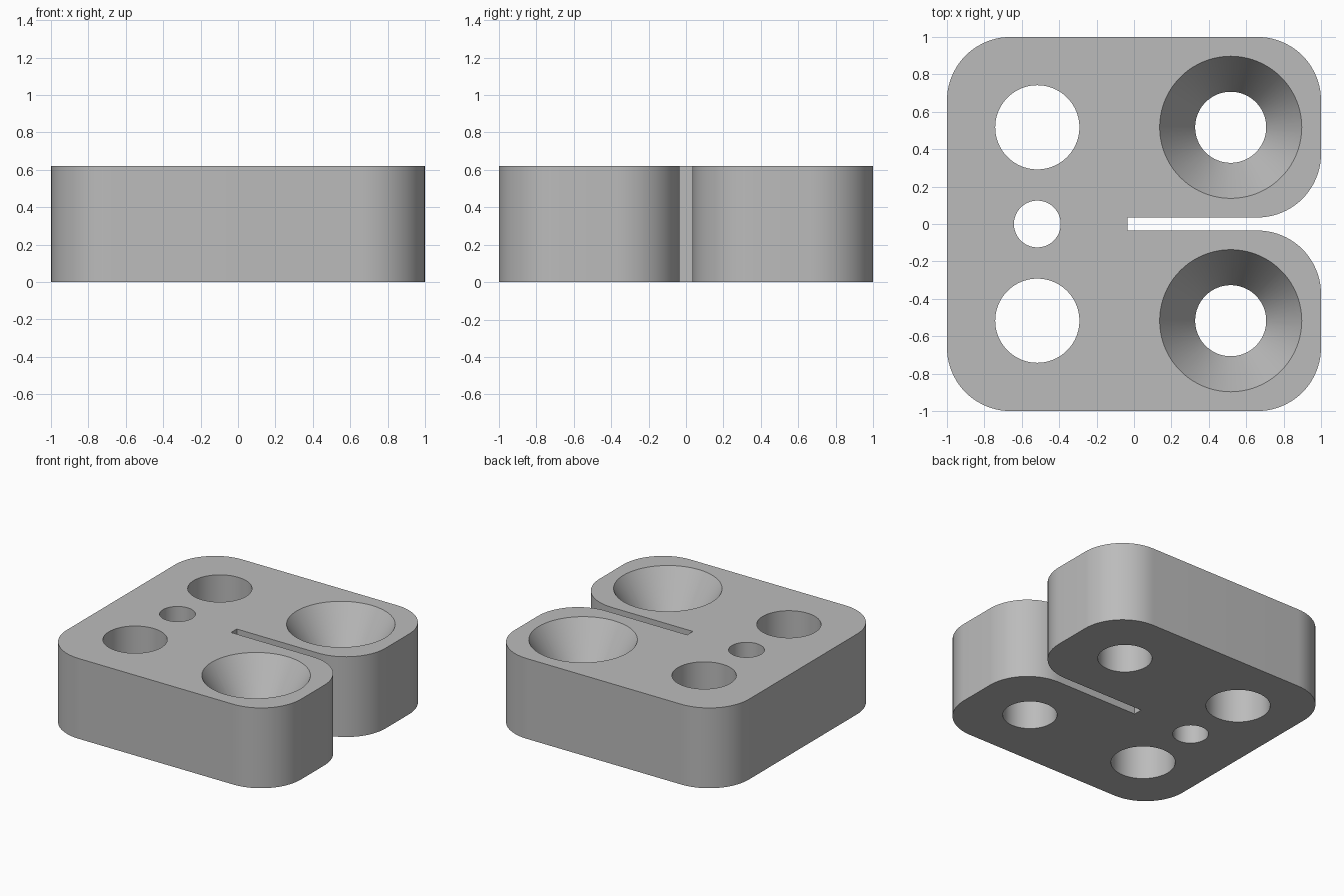
import bpy, bmesh, math
from math import cos, sin, pi

if "Cube" in bpy.data.objects:
    bpy.data.objects.remove(bpy.data.objects["Cube"], do_unlink=True)

HEIGHT = 0.62
CORNER = 0.34
SLOT = 0.035          # half width of the slot, and its inner end at x = -SLOT
HOLE_X = 0.517
HOLE_Y = 0.517

grey = bpy.data.materials.new("grey")
grey.use_nodes = True
colour = (0.5, 0.5, 0.5, 1)
grey.diffuse_color = colour
grey.node_tree.nodes["Principled BSDF"].inputs["Base Color"].default_value = colour


def new_object(name, bm):
    bmesh.ops.recalc_face_normals(bm, faces=bm.faces)
    mesh = bpy.data.meshes.new(name)
    bm.to_mesh(mesh)
    bm.free()
    mesh.materials.append(grey)
    obj = bpy.data.objects.new(name, mesh)
    bpy.context.collection.objects.link(obj)
    return obj


def corner(cx, cy, start, steps=20):
    """Quarter-circle of outline points, anticlockwise from the start angle."""
    angles = [start + pi / 2 * i / steps for i in range(steps + 1)]
    return [(cx + CORNER * cos(a), cy + CORNER * sin(a)) for a in angles]


def revolved_cutter(name, x, y, profile, segments=80):
    """Closed solid of revolution from (radius, z) pairs."""
    bm = bmesh.new()
    rings = [[bm.verts.new((x + r * cos(2 * pi * i / segments),
                            y + r * sin(2 * pi * i / segments), z))
              for i in range(segments)] for r, z in profile]
    for low, high in zip(rings, rings[1:]):
        for i in range(segments):
            j = (i + 1) % segments
            bm.faces.new((low[i], low[j], high[j], high[i]))
    bm.faces.new(rings[0])
    bm.faces.new(rings[-1])
    cutter = new_object(name, bm)
    cutter.hide_render = True
    return cutter


# Block outline: the upper half, mirrored into the lower half
c = 1 - CORNER
upper = [(-SLOT, SLOT)] + corner(c, SLOT + CORNER, -pi / 2)
upper += corner(c, c, 0) + corner(-c, c, pi / 2)
outline = upper + [(x, -y) for x, y in reversed(upper)]

bm = bmesh.new()
base = bm.faces.new([bm.verts.new((x, y, 0)) for x, y in outline])
walls = bmesh.ops.extrude_face_region(bm, geom=[base])
top = [v for v in walls["geom"] if isinstance(v, bmesh.types.BMVert)]
bmesh.ops.translate(bm, verts=top, vec=(0, 0, HEIGHT))
block = new_object("slotted_block", bm)

# Straight holes on the right, countersunk holes on the left
OVER = 0.05
MID = HEIGHT / 2
slope = (0.38 - 0.19) / (HEIGHT - MID)
countersink = [(0.19, -OVER), (0.19, MID), (0.38 + slope * OVER, HEIGHT + OVER)]


def straight(radius):
    return [(radius, -OVER), (radius, HEIGHT + OVER)]


cutters = [revolved_cutter("small_hole_cutter", -HOLE_X, 0, straight(0.125))]
for side in (-1, 1):
    y = side * HOLE_Y
    cutters.append(revolved_cutter("large_hole_cutter", -HOLE_X, y, straight(0.225)))
    cutters.append(revolved_cutter("countersink_cutter", HOLE_X, y, countersink))

for cutter in cutters:
    mod = block.modifiers.new(cutter.name, 'BOOLEAN')
    mod.operation = 'DIFFERENCE'
    mod.solver = 'EXACT'
    mod.object = cutter

# Bake the cuts and drop the cutters
bpy.context.view_layer.update()
evaluated = block.evaluated_get(bpy.context.evaluated_depsgraph_get())
cut_mesh = bpy.data.meshes.new_from_object(evaluated)
block.modifiers.clear()
block.data = cut_mesh
for cutter in cutters:
    bpy.data.objects.remove(cutter, do_unlink=True)

# Smooth round walls, sharp rims
bpy.ops.object.select_all(action='DESELECT')
block.select_set(True)
bpy.context.view_layer.objects.active = block
bpy.ops.object.shade_smooth_by_angle(angle=math.radians(25))
